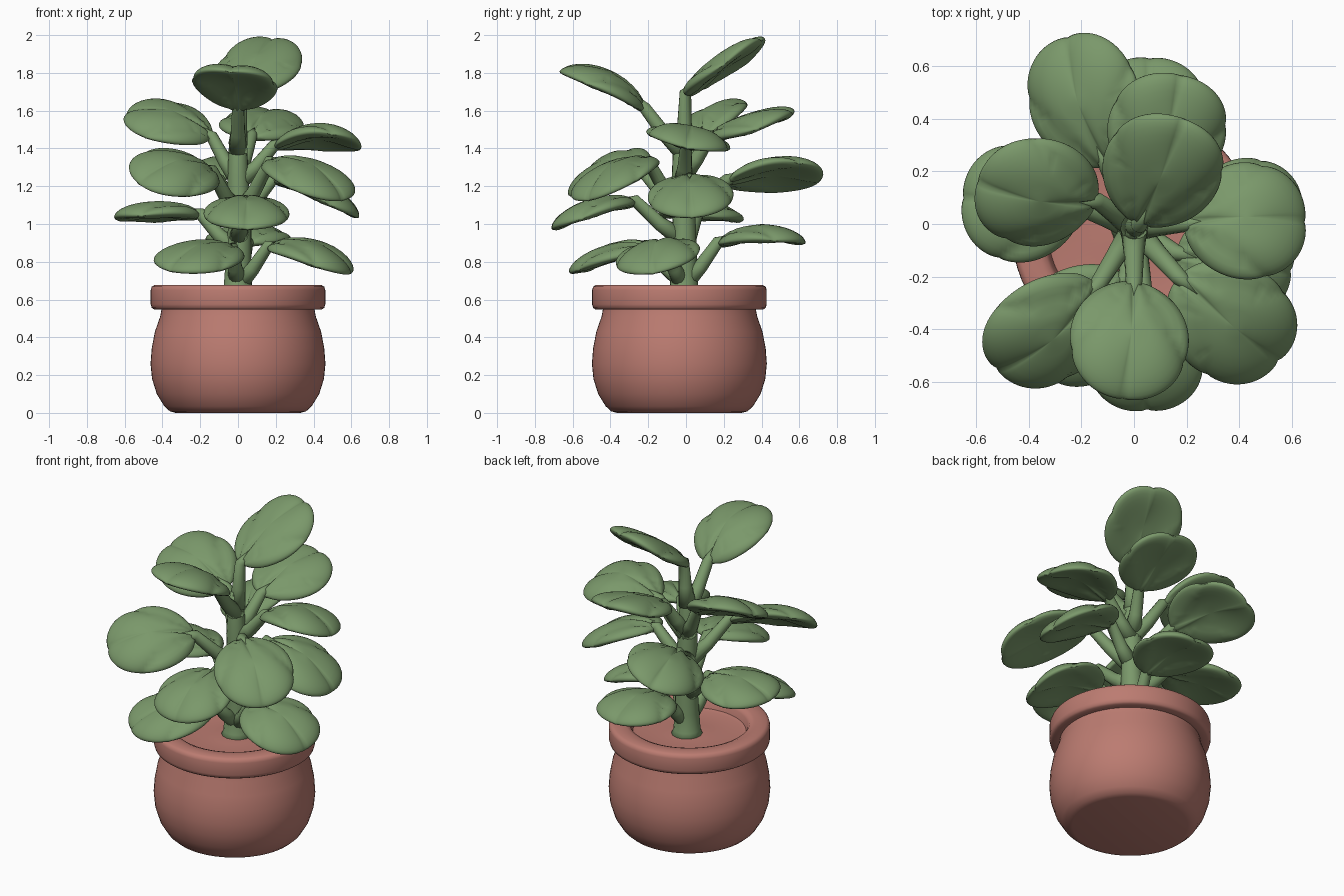
import bpy, bmesh, math
from mathutils import Vector

if "Cube" in bpy.data.objects:
    bpy.data.objects.remove(bpy.data.objects["Cube"])

UP = Vector((0, 0, 1))


def material(name, rgb):
    m = bpy.data.materials.new(name)
    m.diffuse_color = (*rgb, 1)
    m.use_nodes = True
    m.node_tree.nodes["Principled BSDF"].inputs["Base Color"].default_value = m.diffuse_color
    return m


GREEN = material("leaf green", (0.195, 0.315, 0.145))
CLAY = material("terracotta", (0.50, 0.20, 0.165))


def finish(bm, name, mat):
    bmesh.ops.recalc_face_normals(bm, faces=bm.faces[:])
    me = bpy.data.meshes.new(name)
    bm.to_mesh(me)
    bm.free()
    for p in me.polygons:
        p.use_smooth = True
    me.materials.append(mat)
    ob = bpy.data.objects.new(name, me)
    bpy.context.collection.objects.link(ob)
    return ob


def skin(bm, rings):
    """Bridge closed rings of points; one-point rings become poles."""
    vr = [[bm.verts.new(p) for p in r] for r in rings]
    for a, b in zip(vr, vr[1:]):
        n = max(len(a), len(b))
        for i in range(n):
            j = (i + 1) % n
            if len(a) == 1:
                bm.faces.new((a[0], b[i], b[j]))
            elif len(b) == 1:
                bm.faces.new((a[i], a[j], b[0]))
            else:
                bm.faces.new((a[i], a[j], b[j], b[i]))


def tube(name, pts, radii, sides=14):
    rings = []
    for i, p in enumerate(pts):
        t = (pts[min(i + 1, len(pts) - 1)] - pts[max(i - 1, 0)]).normalized()
        a = t.cross(Vector((0.31, 0.87, 0.12))).normalized()
        b = t.cross(a)
        rings.append([p + radii[i] * (math.cos(k * math.tau / sides) * a +
                                      math.sin(k * math.tau / sides) * b)
                      for k in range(sides)])
    bm = bmesh.new()
    skin(bm, [[pts[0]]] + rings + [[pts[-1]]])
    return finish(bm, name, GREEN)


# Pot: rounded belly, thick rim and sunken soil, all one lathe
profile = [(0, 0), (0.33, 0), (0.36, 0.008), (0.39, 0.035), (0.43, 0.1), (0.455, 0.18),
           (0.463, 0.26), (0.457, 0.34), (0.44, 0.43), (0.412, 0.51), (0.405, 0.548),
           (0.445, 0.548), (0.457, 0.556), (0.462, 0.575), (0.462, 0.65), (0.457, 0.668),
           (0.44, 0.678), (0.37, 0.678), (0.345, 0.668), (0.335, 0.65), (0.325, 0.612),
           (0.30, 0.605), (0.12, 0.612), (0, 0.62)]
N = 64
bm = bmesh.new()
skin(bm, [[(0, -0.035, z)] if r == 0 else
          [(r * math.cos(k * math.tau / N), -0.035 + r * math.sin(k * math.tau / N), z)
           for k in range(N)] for r, z in profile])
pot = finish(bm, "pot", CLAY)
bpy.context.view_layer.objects.active = pot
pot.select_set(True)
bpy.ops.object.shade_smooth_by_angle(angle=math.radians(50))

# Main stem
tube("main_stem", [Vector(p) for p in ((0, -0.01, 0.59), (0, -0.01, 0.64), (0, -0.01, 0.75),
     (0.01, -0.01, 1.0), (0, -0.02, 1.25), (0, -0.02, 1.42), (0, -0.02, 1.52))],
     [0.10, 0.078, 0.07, 0.062, 0.056, 0.048, 0.03])


def leaf(name, base, tip, bend, roll, width, thick=0.04):
    """Thick rounded blade, arched along its length, with folds fanning from its base."""
    base, tip = Vector(base), Vector(tip)
    u = (tip - base).normalized()
    s = UP.cross(u).normalized()
    s = s + roll * UP
    s = (s - s.dot(u) * u).normalized()
    n = u.cross(s)
    mid, half = (base + tip) / 2, (tip - base).length / 2
    count = 84

    def point(r, k, side):
        t = k * math.tau / count
        x, y = math.cos(t), math.sin(t) * (1 + 0.07 * math.cos(t))
        fold = abs(math.sin(5.2 * math.atan2(y * r, x * r + 1.12))) ** 0.6
        tipward = min(1, max(0, (x + 0.9) / 0.8))
        rr = r * (1 - 0.05 * (1 - fold) * r * tipward)
        x, y = x * rr, y * rr
        h = bend * (1 - x * x) - 0.035 * y * y
        h += side * thick * math.sqrt(max(0, 1 - r ** 4.5))
        h -= 0.022 * (1 - fold) * min(1, r * 1.6) * (1 if side > 0 else 0.5)
        return mid + u * x * half + s * y * width / 2 + n * h

    steps = [0.15, 0.3, 0.45, 0.6, 0.74, 0.85, 0.92, 0.965, 0.99]
    rings = [[point(0, 0, 1)]]
    rings += [[point(r, k, 1) for k in range(count)] for r in steps]
    rings += [[point(1, k, 1) for k in range(count)]]
    rings += [[point(r, k, -1) for k in range(count)] for r in reversed(steps)]
    rings += [[point(0, 0, -1)]]
    bm = bmesh.new()
    skin(bm, rings)
    finish(bm, name, GREEN)
    return u, n


# Leaves: base, tip, arch, roll, stalk height on the stem
leaves = [
    ((0.02, 0.00, 1.69), (0.19, 0.40, 1.99), 0.02, 0.12, 1.42),
    ((0.00, -0.22, 1.61), (-0.04, -0.67, 1.82), 0.065, -0.08, 1.38),
    ((-0.14, 0.09, 1.46), (-0.60, 0.16, 1.59), 0.05, -0.48, 1.24),
    ((0.19, 0.00, 1.41), (0.66, 0.01, 1.41), 0.075, -0.20, 1.22),
    ((0.07, 0.13, 1.46), (0.18, 0.57, 1.60), 0.02, 0.12, 1.26),
    ((-0.10, 0.22, 1.23), (-0.26, 0.72, 1.24), 0.06, -0.38, 1.08),
    ((-0.14, -0.23, 1.28), (-0.53, -0.56, 1.22), 0.065, -0.58, 1.06),
    ((0.17, -0.20, 1.33), (0.56, -0.53, 1.13), 0.06, 0.12, 1.04),
    ((-0.20, 0.06, 1.05), (-0.66, 0.10, 1.04), 0.035, 0.06, 0.86),
    ((0.19, 0.02, 1.24), (0.65, 0.03, 1.04), 0.05, 0.06, 1.04),
    ((0.04, -0.27, 1.12), (0.05, -0.72, 0.98), 0.045, 0.00, 0.92),
    ((-0.03, -0.20, 0.87), (-0.37, -0.56, 0.76), 0.045, -0.20, 0.70),
    ((0.16, -0.11, 0.88), (0.61, -0.18, 0.745), 0.06, 0.14, 0.68),
    ((0.05, 0.17, 0.90), (0.06, 0.64, 0.91), 0.055, 0.00, 0.68),
]
for i, (b, t, bend, roll, z0) in enumerate(leaves, 1):
    u, n = leaf(f"leaf_{i}", b, t, bend, roll, 0.46)
    p0, p2 = Vector((0, -0.015, z0)), Vector(b)
    p1 = (p0 + p2) / 2 + Vector((0, 0, -0.015))
    # Leaf stalk, running a little way inside the blade
    tube(f"leaf_stalk_{i}", [p0, p1, p2 + n * 0.005, p2 + u * 0.09 + n * bend * 0.5],
         [0.052, 0.038, 0.032, 0.018])
